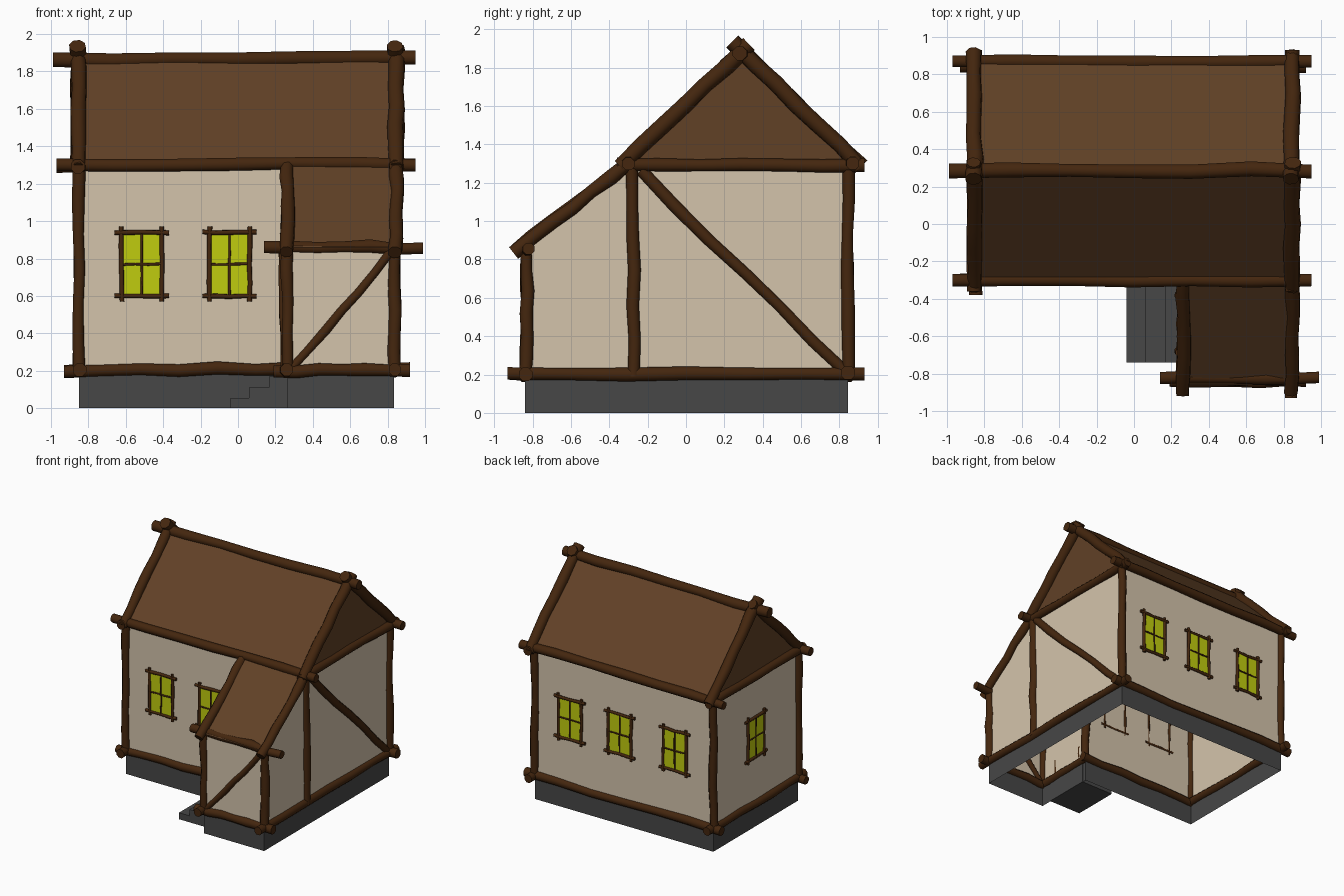
import bpy, bmesh, math, random
from mathutils import Vector

random.seed(7)
cube = bpy.data.objects.get("Cube")
if cube:
    bpy.data.objects.remove(cube)


def material(name, hexcode):
    rgb = [int(hexcode[i:i + 2], 16) / 255 for i in (0, 2, 4)]
    lin = [c / 12.92 if c < 0.04045 else ((c + 0.055) / 1.055) ** 2.4 for c in rgb]
    m = bpy.data.materials.new(name)
    m.use_nodes = True
    m.diffuse_color = (*lin, 1)
    m.node_tree.nodes["Principled BSDF"].inputs["Base Color"].default_value = (*lin, 1)
    return m


TIMBER = material("dark_timber", "44260E")
ROOF = material("brown_roof", "614126")
PLASTER = material("beige_plaster", "D4C4AB")
STONE = material("grey_stone", "474747")
GLASS = material("yellow_glass", "C0CC0E")


def finish(name, bm, mat):
    mesh = bpy.data.meshes.new(name)
    bm.to_mesh(mesh)
    bm.free()
    mesh.materials.append(mat)
    ob = bpy.data.objects.new(name, mesh)
    bpy.context.collection.objects.link(ob)
    return ob


def panels(name, polygons, mat):
    """Flat sheets, one per list of corners."""
    bm = bmesh.new()
    for poly in polygons:
        bm.faces.new([bm.verts.new(p) for p in poly])
    return finish(name, bm, mat)


def box(name, lo, hi, mat):
    bm = bmesh.new()
    bmesh.ops.create_cube(bm, size=1)
    for v in bm.verts:
        v.co = [(a + b) / 2 + c * (b - a) for a, b, c in zip(lo, hi, v.co)]
    return finish(name, bm, mat)


logs = []


def add_log(bm, a, b, r, sides=8, rings=7, wobble=0.007):
    """Rough round log from a to b with a wandering axis and uneven girth."""
    a, b = Vector(a), Vector(b)
    axis = (b - a).normalized()
    u = axis.orthogonal().normalized()
    w = axis.cross(u)
    loops = []
    for i in range(rings):
        mid = a.lerp(b, i / (rings - 1))
        mid += (u * random.uniform(-1, 1) + w * random.uniform(-1, 1)) * wobble
        rr = r * random.uniform(0.9, 1.1)
        loops.append([bm.verts.new(mid + (u * math.cos(t) + w * math.sin(t)) * rr)
                      for t in (math.tau * (k + 0.5) / sides for k in range(sides))])
    for p, q in zip(loops, loops[1:]):
        for k in range(sides):
            n = (k + 1) % sides
            bm.faces.new((p[k], p[n], q[n], q[k]))
    bm.faces.new(loops[0][::-1])
    bm.faces.new(loops[-1])


def log(name, a, b, r=0.036):
    bm = bmesh.new()
    add_log(bm, a, b, r)
    logs.append(finish(name, bm, TIMBER))


# Main dimensions
L, R, D = -0.85, 0.835, 0.265          # left wall, right wall, porch side wall
F, B, P = -0.295, 0.845, -0.84         # front wall, back wall, porch front
BASE, EAVE, LOW = 0.19, 1.3, 0.86
RIDGE_Y, RIDGE_Z = 0.285, 1.875

# Stone footing and plaster walls
outline = [(L, F), (D, F), (D, P), (R, P), (R, B), (L, B)]
edges = list(zip(outline, outline[1:] + outline[:1]))
panels("footing", [[(*p, 0), (*q, 0), (*q, BASE), (*p, BASE)] for p, q in edges], STONE)


def wall_top(p):
    return LOW if p[1] == P else EAVE


walls = [[(*p, BASE), (*q, BASE), (*q, wall_top(q)), (*p, wall_top(p))]
         for p, q in edges if p != (R, P)]
walls.append([(R, P, BASE), (R, B, BASE), (R, B, EAVE), (R, F, EAVE), (R, P, LOW)])
panels("plaster_walls", walls, PLASTER)

# Roof sheets and gables
panels("main_roof", [
    [(L, F - 0.01, EAVE + 0.01), (R, F - 0.01, EAVE + 0.01), (R, RIDGE_Y, RIDGE_Z), (L, RIDGE_Y, RIDGE_Z)],
    [(R, B + 0.03, EAVE + 0.01), (L, B + 0.03, EAVE + 0.01), (L, RIDGE_Y, RIDGE_Z), (R, RIDGE_Y, RIDGE_Z)],
], ROOF)
panels("gables", [[(R, F, EAVE), (R, B, EAVE), (R, RIDGE_Y, RIDGE_Z)],
                  [(L, B, EAVE), (L, F, EAVE), (L, RIDGE_Y, RIDGE_Z)]], ROOF)
panels("porch_roof", [[(D, P - 0.02, LOW), (R, P - 0.02, LOW), (R, F, EAVE + 0.02), (D, F, EAVE + 0.02)]], ROOF)

# Corner posts
for name, x, y, top in (("front_left", L, F, EAVE), ("back_left", L, B, EAVE),
                        ("back_right", R, B, EAVE), ("middle_right", R, F + 0.02, EAVE),
                        ("inner_corner", D, F, EAVE), ("porch_right", R, P + 0.01, LOW),
                        ("porch_left", D, P + 0.01, LOW)):
    log(name + "_post", (x, y, BASE), (x, y, top), 0.034)

# Sill logs
log("front_sill", (-0.93, F, 0.2), (0.3, F, 0.21))
log("back_sill", (-0.93, B, 0.2), (0.92, B, 0.2))
log("porch_sill", (0.19, P, 0.2), (0.92, P, 0.2))
log("right_sill", (R, -0.93, 0.2), (R, 0.93, 0.2))
log("left_sill", (L, -0.38, 0.2), (L, 0.93, 0.2))
log("porch_side_sill", (D, -0.92, 0.2), (D, F, 0.2))

# Eave, tie and ridge logs
log("front_eave", (-0.97, F - 0.005, 1.295), (0.95, F - 0.005, 1.305))
log("back_eave", (-0.97, 0.872, 1.295), (0.95, 0.872, 1.305))
log("porch_eave", (0.14, -0.825, 0.865), (0.99, -0.825, 0.855))
log("ridge_log", (-0.99, 0.288, 1.86), (0.95, 0.288, 1.875), 0.04)
for side, x in (("left", L - 0.005), ("right", R + 0.01)):
    log(side + "_tie", (x, -0.36, 1.295), (x, 0.93, 1.29), 0.037)
    # Crossed verge rafters
    log(side + "_front_rafter", (x, -0.34, 1.28), (x, 0.33, 1.92), 0.042)
    log(side + "_back_rafter", (x, 0.91, 1.28), (x, 0.24, 1.935), 0.042)
for side, x in (("left", D), ("right", R + 0.01)):
    log("porch_" + side + "_rafter", (x, -0.9, 0.835), (x, -0.29, 1.31), 0.038)

# Diagonal braces
log("right_brace", (R, -0.24, 1.26), (R, B, 0.2), 0.032)
log("porch_brace", (0.29, P, 0.21), (0.82, P, 0.83), 0.025)


def window(name, centre, along, out):
    """Four-light window framed with thin crossing logs."""
    c, a, o = Vector(centre), Vector(along), Vector(out)
    up = Vector((0, 0, 1))

    def at(s, h, d=0.008):
        return c + a * s + up * h + o * d

    panels(name + "_glass", [[at(-0.105, -0.17), at(0.105, -0.17), at(0.105, 0.17), at(-0.105, 0.17)]], GLASS)
    bm = bmesh.new()
    for sgn in (-1, 1):
        add_log(bm, at(sgn * 0.108, -0.2), at(sgn * 0.108, 0.2), 0.013, 6, 5, 0.003)
        add_log(bm, at(-0.145, sgn * 0.17), at(0.145, sgn * 0.17), 0.013, 6, 5, 0.003)
    add_log(bm, at(0, -0.17), at(0, 0.17), 0.007, 6, 4, 0.002)
    add_log(bm, at(-0.105, 0), at(0.105, 0), 0.007, 6, 4, 0.002)
    logs.append(finish(name + "_frame", bm, TIMBER))


MID = 0.77
for i, x in enumerate((-0.515, -0.045)):
    window(f"front_window_{i + 1}", (x, F, MID), (1, 0, 0), (0, -1, 0))
for i, x in enumerate((-0.49, 0.03, 0.5)):
    window(f"back_window_{i + 1}", (x, B, MID), (-1, 0, 0), (0, 1, 0))
window("left_window", (L, 0.28, MID), (0, -1, 0), (-1, 0, 0))

# Door in the porch side, with its frame
box("door", (D - 0.008, -0.68, BASE), (D - 0.001, -0.38, 0.8), ROOF)
for name, y in (("front", -0.68), ("back", -0.38)):
    log("door_" + name + "_jamb", (D - 0.02, y, BASE), (D - 0.025, y, 0.83), 0.02)
log("door_lintel", (D - 0.02, -0.73, 0.8), (D - 0.02, -0.34, 0.8), 0.02)

# Steps up to the door
for i, (x, top) in enumerate(((-0.04, 0.055), (0.06, 0.11), (0.165, 0.17))):
    box(f"step_{i + 1}", (x, -0.74, 0), (x + 0.105, -0.33, top), STONE)

# Rounded shading on the logs
bpy.ops.object.select_all(action='DESELECT')
for ob in logs:
    ob.select_set(True)
bpy.context.view_layer.objects.active = logs[0]
bpy.ops.object.shade_smooth_by_angle(angle=math.radians(62))
